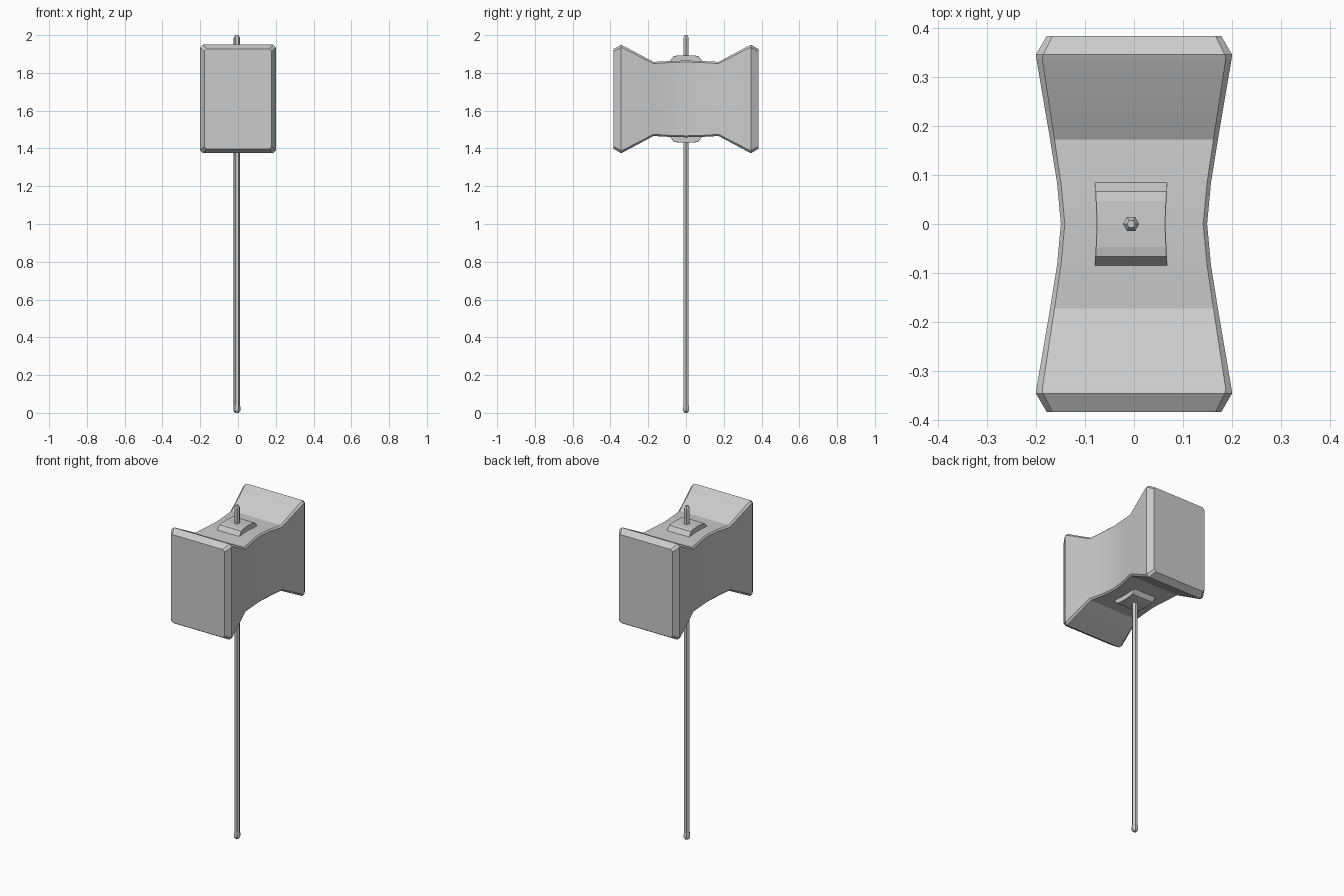
import bpy, bmesh, math

if "Cube" in bpy.data.objects:
    bpy.data.objects.remove(bpy.data.objects["Cube"])

CZ = 1.662   # height of the head centre
SX = -0.006  # shaft axis in x


def finish(name, bm, angle=None):
    bmesh.ops.recalc_face_normals(bm, faces=bm.faces[:])
    me = bpy.data.meshes.new(name)
    bm.to_mesh(me)
    bm.free()
    ob = bpy.data.objects.new(name, me)
    bpy.context.collection.objects.link(ob)
    if angle:
        bpy.ops.object.select_all(action='DESELECT')
        ob.select_set(True)
        bpy.context.view_layer.objects.active = ob
        bpy.ops.object.shade_smooth_by_angle(angle=math.radians(angle))
    return ob


def skin(name, loops, angle=None):
    """Bridge a list of equal-length point loops and cap both ends."""
    bm = bmesh.new()
    rings = [[bm.verts.new(p) for p in loop] for loop in loops]
    n = len(rings[0])
    for a, b in zip(rings, rings[1:]):
        for i in range(n):
            j = (i + 1) % n
            bm.faces.new((a[i], a[j], b[j], b[i]))
    bm.faces.new(rings[0])
    bm.faces.new(rings[-1])
    return finish(name, bm, angle)


def chamfer_rect(y, hx, hz, c, cx=0.0):
    pts = [(hx, hz - c), (hx - c, hz), (c - hx, hz), (-hx, hz - c),
           (-hx, c - hz), (c - hx, -hz), (hx - c, -hz), (hx, c - hz)]
    return [(cx + x, y, CZ + z) for x, z in pts]


def mirrored(half):
    """Half profile from the centre outwards, mirrored in y."""
    return [(-s[0], *s[1:]) for s in reversed(half) if s[0] > 0] + half


# Head: pinched at the waist, flared to bevelled striking faces
head = [(0, .149, .203, .008), (.085, .157, .201, .008), (.172, .171, .196, .009),
        (.337, .199, .284, .012), (.345, .200, .287, .015), (.383, .178, .264, .012)]
skin("hammer_head", [chamfer_rect(*s) for s in mirrored(head)], 30)

# Collar: wedge block passing through the head around the shaft
collar = [(0, .070, .232, .001), (.047, .072, .230, .001), (.066, .073, .226, .001),
          (.088, .074, .196, .001)]
skin("collar", [chamfer_rect(*s, SX) for s in mirrored(collar)])

# Shaft: six-sided rod with a small pommel and tapered tip
shaft = [(0, .010), (.012, .019), (.030, .019), (.040, .0165),
         (1.985, .0165), (2.0, .008)]
skin("shaft", [[(SX + r * math.cos(i * math.pi / 3), r * math.sin(i * math.pi / 3), z)
                for i in range(6)] for z, r in shaft])
